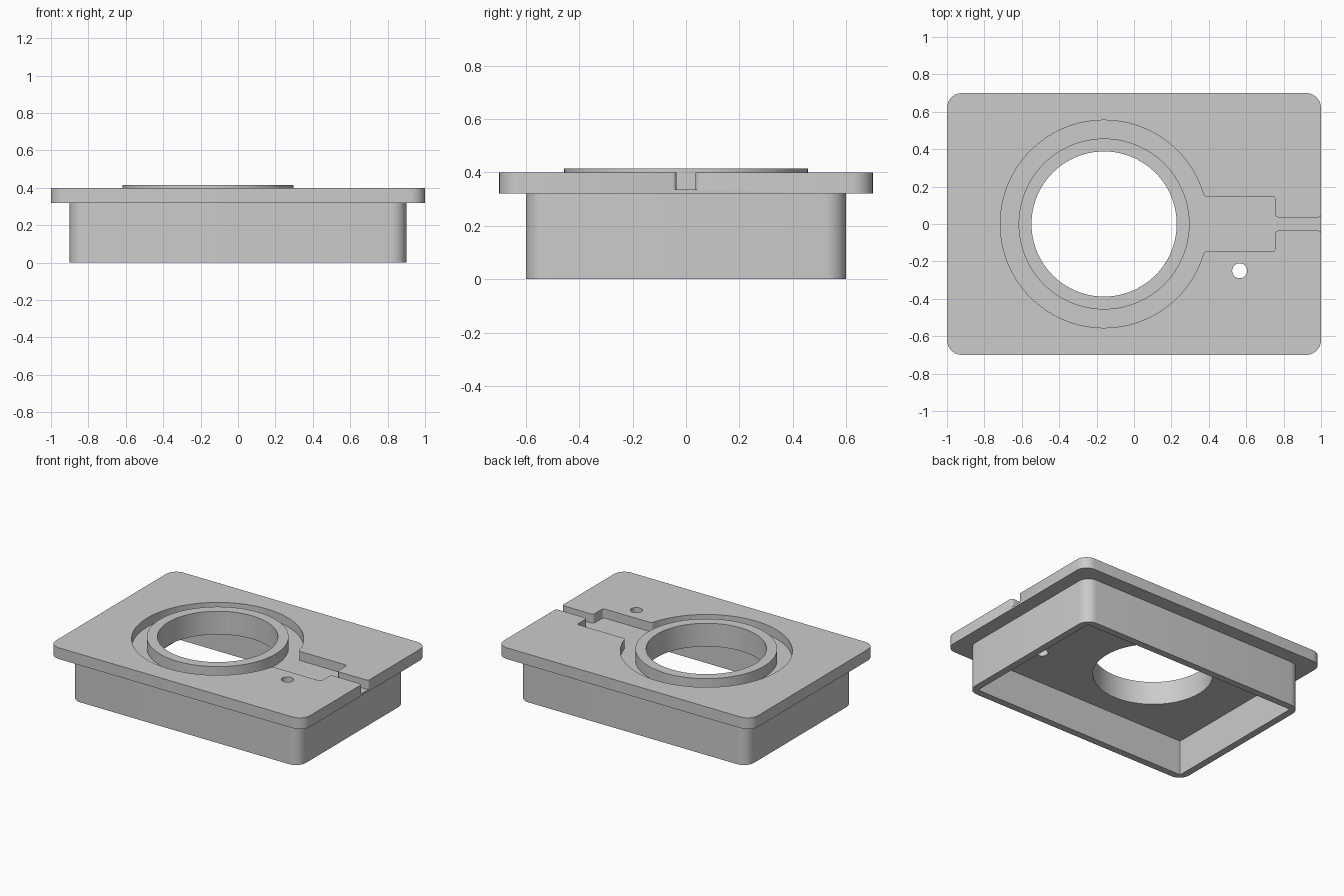
import bpy, bmesh
from math import sin, cos, pi
from mathutils import Vector

if "Cube" in bpy.data.objects:
    bpy.data.objects.remove(bpy.data.objects["Cube"])

grey = bpy.data.materials.new("light grey")
grey.use_nodes = True
grey.diffuse_color = (0.6, 0.6, 0.6, 1)
grey.node_tree.nodes["Principled BSDF"].inputs["Base Color"].default_value = grey.diffuse_color

BORE_X = -0.16


def circle(x, y, r, n=128):
    return [(x + r * cos(2 * pi * i / n), y + r * sin(2 * pi * i / n)) for i in range(n)]


def fillet(points, n=8):
    """Round the corners of an outline given as (x, y, radius)."""
    out = []
    for i, (x, y, r) in enumerate(points):
        p = Vector((x, y))
        if r == 0:
            out.append((x, y))
            continue
        a = (Vector(points[i - 1][:2]) - p).normalized()
        b = (Vector(points[(i + 1) % len(points)][:2]) - p).normalized()
        half = a.angle(b) / 2
        reach = r * cos(half) / sin(half)
        centre = p + (a + b).normalized() * (r / sin(half))
        u, v = p + a * reach - centre, p + b * reach - centre
        sweep = u.angle(v)
        for k in range(n + 1):
            t = k / n
            q = centre + (u * sin((1 - t) * sweep) + v * sin(t * sweep)) / sin(sweep)
            out.append((q.x, q.y))
    return out


def rectangle(hx, hy, r):
    return fillet([(hx, hy, r), (-hx, hy, r), (-hx, -hy, r), (hx, -hy, r)])


def prism(name, outline, z0, z1):
    """Closed solid from a counter-clockwise outline."""
    bm = bmesh.new()
    low = [bm.verts.new((x, y, z0)) for x, y in outline]
    high = [bm.verts.new((x, y, z1)) for x, y in outline]
    bm.faces.new(low[::-1])
    bm.faces.new(high)
    for i in range(len(low)):
        bm.faces.new((low[i - 1], low[i], high[i], high[i - 1]))
    mesh = bpy.data.meshes.new(name)
    bm.to_mesh(mesh)
    bm.free()
    mesh.materials.append(grey)
    ob = bpy.data.objects.new(name, mesh)
    bpy.context.collection.objects.link(ob)
    return ob


def combine(target, tool, operation):
    mod = target.modifiers.new("boolean", "BOOLEAN")
    mod.operation, mod.object, mod.solver = operation, tool, "EXACT"
    bpy.context.view_layer.objects.active = target
    bpy.ops.object.modifier_apply(modifier=mod.name)
    bpy.data.objects.remove(tool)


# Flanged plate with a hollow skirt below
housing = prism("housing", rectangle(1.0, 0.7, 0.08), 0.32, 0.40)
combine(housing, prism("skirt", rectangle(0.9, 0.6, 0.08), 0, 0.36), "UNION")
combine(housing, prism("cavity", rectangle(0.85, 0.55, 0), -0.1, 0.25), "DIFFERENCE")

# Round recess that runs into a wide channel and a narrow exit slot
lower = [(0.375, -0.147, 0.02), (0.755, -0.147, 0.015), (0.755, -0.035, 0.02),
         (1.0, -0.035, 0.02), (1.005, -0.1, 0), (1.1, -0.1, 0)]
upper = [(x, -y, r) for x, y, r in reversed(lower)]
arc = []
for i in range(120):
    angle = 0.33 + (2 * pi - 0.66) * i / 119
    arc.append((BORE_X + 0.555 * cos(angle), 0.555 * sin(angle), 0))
combine(housing, prism("recess", fillet(arc + lower + upper), 0.335, 0.5), "DIFFERENCE")

# Raised ring, central bore and small side hole
combine(housing, prism("ring", circle(BORE_X, 0, 0.457), 0.30, 0.415), "UNION")
combine(housing, prism("bore", circle(BORE_X, 0, 0.388), 0.1, 0.6), "DIFFERENCE")
combine(housing, prism("side_hole", circle(0.565, -0.25, 0.04, 32), 0.1, 0.6), "DIFFERENCE")

# Smooth round walls, keep edges sharp
bpy.ops.object.select_all(action="DESELECT")
housing.select_set(True)
bpy.context.view_layer.objects.active = housing
bpy.ops.object.shade_smooth_by_angle(angle=pi / 6)
